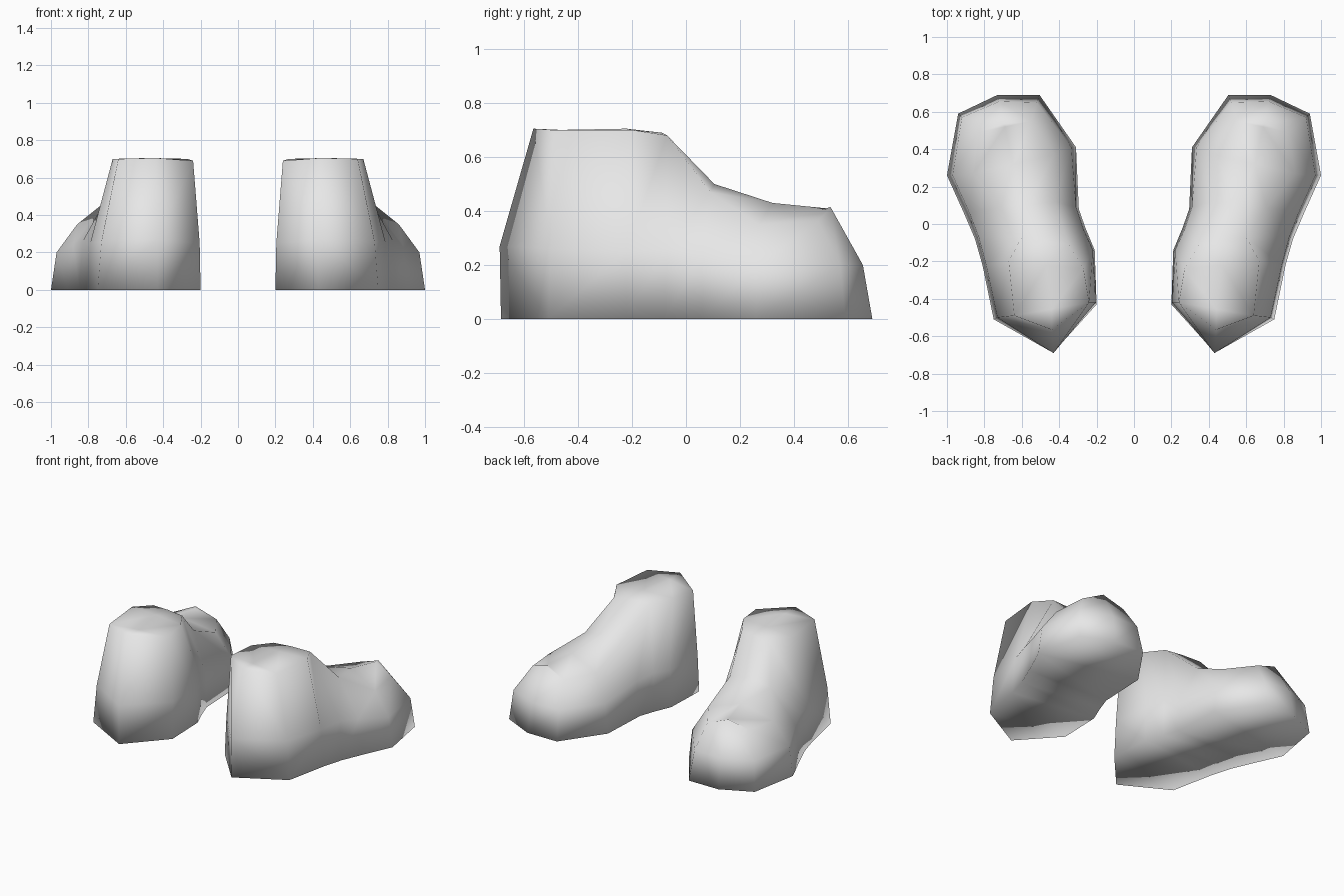
import bpy, bmesh

if "Cube" in bpy.data.objects:
    bpy.data.objects.remove(bpy.data.objects["Cube"])

# One plain colour for both boots
grey = bpy.data.materials.new("light_grey")
grey.diffuse_color = (0.8, 0.8, 0.8, 1)
grey.use_nodes = True
grey.node_tree.nodes["Principled BSDF"].inputs["Base Color"].default_value = grey.diffuse_color

# Cross-sections from heel to toe, each going over the foot:
# outer base (x, y), outer side, outer top, inner top, inner side, inner base (x, y), crown rise
SECTIONS = [
    ((.75, -.51), (.73, -.50, .26), (.64, -.49, .70), (.24, -.42, .69), (.205, -.42, .25), (.20, -.43), .005),
    ((.81, -.22), (.79, -.22, .25), (.67, -.20, .70), (.27, -.24, .70), (.22, -.14, .25), (.21, -.14), .005),
    ((.85, -.08), (.83, -.07, .26), (.60, -.07, .68), (.35, -.11, .69), (.27, -.03, .26), (.26, -.02), .005),
    ((.91, .06), (.88, .06, .24), (.71, .09, .47), (.42, .12, .48), (.31, .09, .24), (.295, .08), .025),
    ((1.0, .26), (.97, .26, .20), (.86, .27, .35), (.43, .37, .37), (.335, .41, .20), (.31, .41), .07),
    ((.94, .59), (.92, .57, .20), (.83, .49, .36), (.55, .55, .36), (.52, .65, .20), (.505, .69), .05),
]
# End columns: base, side, top
HEEL = [(.43, -.685, 0), (.43, -.69, .27), (.44, -.565, .705)]
TOE = [(.73, .69, 0), (.72, .655, .20), (.70, .535, .415)]


def section_points(ob, om, ot, it, im, ib, rise):
    crown = [(a + b) / 2 for a, b in zip(ot, it)]
    crown[2] += rise
    return [(*ob, 0), om, ot, crown, it, im, (*ib, 0)]


def make_boot(name, side):
    bm = bmesh.new()
    vert = lambda p: bm.verts.new((p[0] * side, p[1], p[2]))
    rings = [[vert(p) for p in section_points(*s)] for s in SECTIONS]
    # Skin along the foot, sole included
    for a, b in zip(rings, rings[1:]):
        for i in range(7):
            j = (i + 1) % 7
            bm.faces.new((a[i], a[j], b[j], b[i]))
    # Heel and toe ends closed onto their centre columns
    for ring, column in ((rings[0], HEEL), (rings[-1], TOE)):
        base, mid, top = [vert(p) for p in column]
        ob, om, ot, ct, it, im, ib = ring
        for f in ((ob, om, mid, base), (om, ot, top, mid), (ot, ct, top), (ct, it, top),
                  (it, im, mid, top), (im, ib, base, mid), (ib, ob, base)):
            bm.faces.new(f)
    bmesh.ops.recalc_face_normals(bm, faces=bm.faces[:])
    for f in bm.faces:
        f.smooth = True
    mesh = bpy.data.meshes.new(name)
    bm.to_mesh(mesh)
    bm.free()
    mesh.materials.append(grey)
    bpy.context.collection.objects.link(bpy.data.objects.new(name, mesh))


make_boot("right_boot", 1)
make_boot("left_boot", -1)
